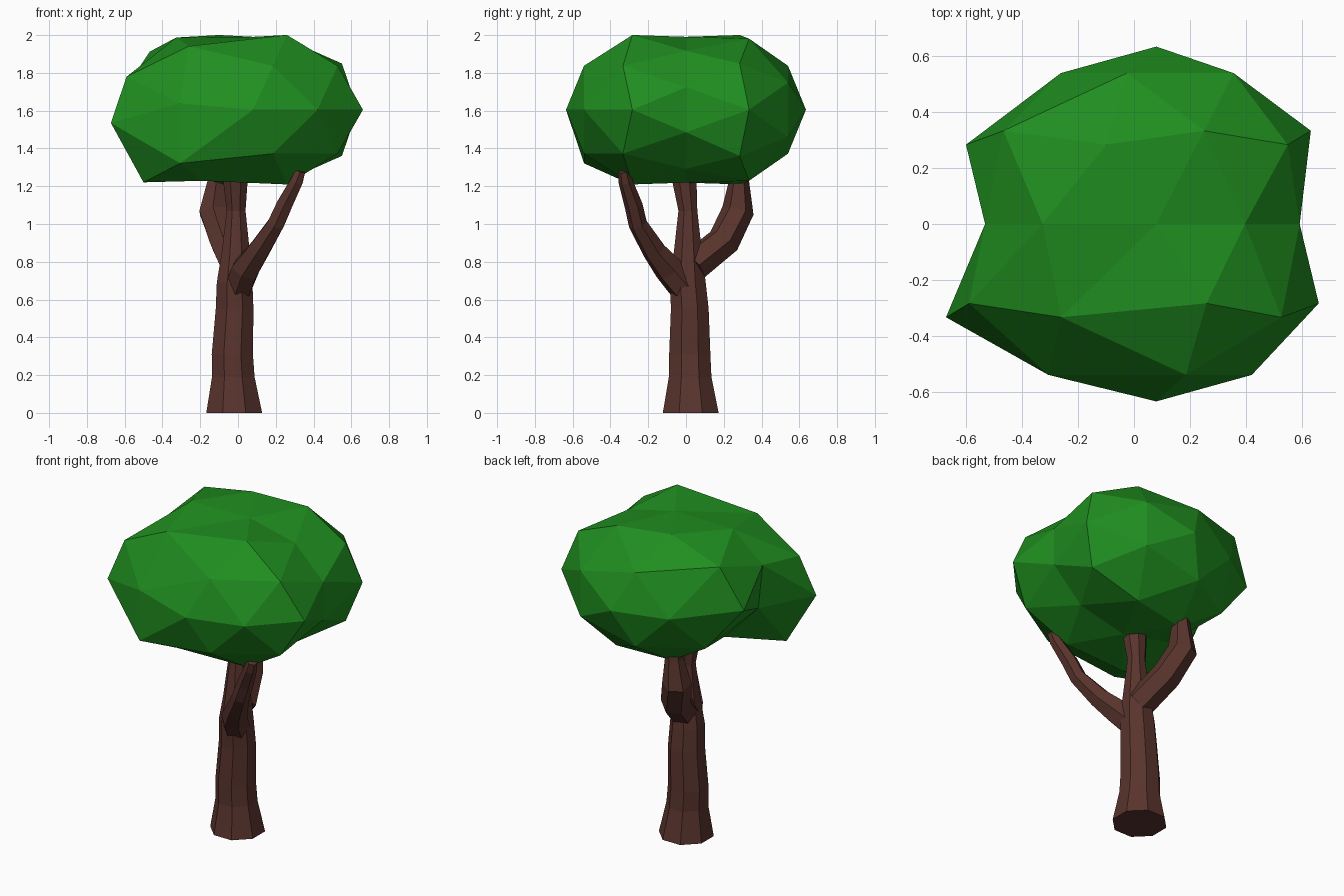
import bpy, bmesh, math
from mathutils import Vector

if "Cube" in bpy.data.objects:
    bpy.data.objects.remove(bpy.data.objects["Cube"])


def material(name, color):
    m = bpy.data.materials.new(name)
    m.diffuse_color = (*color, 1)
    m.use_nodes = True
    m.node_tree.nodes["Principled BSDF"].inputs["Base Color"].default_value = m.diffuse_color
    return m


def add_object(name, bm, mat):
    bmesh.ops.recalc_face_normals(bm, faces=bm.faces)
    me = bpy.data.meshes.new(name)
    bm.to_mesh(me)
    bm.free()
    me.materials.append(mat)
    ob = bpy.data.objects.new(name, me)
    bpy.context.collection.objects.link(ob)
    return ob


def limb(name, path, sides, mat, upright=False):
    """Faceted tube through (x, y, z, radius) points."""
    bm = bmesh.new()
    pts = [Vector(p[:3]) for p in path]
    rings = []
    for i, p in enumerate(pts):
        t = pts[min(i + 1, len(pts) - 1)] - pts[max(i - 1, 0)]
        if upright:
            t = Vector((0, 0, 1))
        u = Vector((0, 1, 0)).cross(t).normalized()
        v = t.cross(u).normalized()
        r = path[i][3]
        ring = []
        for k in range(sides):
            a = 2 * math.pi * (k + 0.5) / sides
            ring.append(bm.verts.new(p + r * (u * math.cos(a) + v * math.sin(a))))
        rings.append(ring)
    for a, b in zip(rings, rings[1:]):
        for k in range(sides):
            j = (k + 1) % sides
            bm.faces.new((a[k], a[j], b[j], b[k]))
    bm.faces.new(rings[0])
    bm.faces.new(rings[-1])
    return add_object(name, bm, mat)


bark = material("bark", (0.10, 0.034, 0.026))
leaf = material("leaf", (0.014, 0.27, 0.014))

# Trunk and the three limbs it splits into
limb("trunk", [(-0.02, 0.025, 0, 0.16), (-0.025, 0.022, 0.19, 0.122),
               (-0.03, 0.02, 0.31, 0.118), (-0.018, 0.02, 0.55, 0.108),
               (-0.018, 0.01, 0.69, 0.102), (-0.012, 0.01, 0.84, 0.082),
               (-0.01, 0.01, 1.07, 0.054), (-0.015, -0.015, 1.28, 0.075)],
     8, bark, upright=True)
limb("front_branch", [(0.0, -0.01, 0.66, 0.08), (0.04, -0.09, 0.76, 0.08),
                      (0.11, -0.17, 0.86, 0.064), (0.2, -0.255, 1.0, 0.05),
                      (0.245, -0.278, 1.1, 0.048), (0.31, -0.32, 1.225, 0.038),
                      (0.33, -0.33, 1.28, 0.03)], 6, bark)
limb("back_branch", [(-0.01, 0.04, 0.78, 0.09), (-0.07, 0.2, 0.91, 0.088),
                     (-0.13, 0.275, 1.07, 0.085), (-0.115, 0.28, 1.22, 0.055),
                     (-0.11, 0.28, 1.3, 0.05)], 6, bark)

# Crown: low-poly sphere with its pole facing the front, waisted at the middle.
# The left side is pulled out; keys are (level, angle), values are (dx, dz).
pull = {(0.9, 144): (-0.11, -0.11), (0.9, 216): (-0.11, -0.14),
        (0.5, 108): (-0.17, -0.04), (0.5, 180): (-0.20, -0.07),
        (0.5, 252): (-0.10, 0.0), (0.4, 144): (-0.20, -0.07),
        (0.4, 216): (-0.11, -0.14), (0.0, 126): (-0.09, 0.07),
        (0.0, 162): (-0.10, 0.09), (0.0, 198): (-0.07, 0.05),
        (0.0, 234): (-0.03, 0.0), (-0.5, 144): (-0.10, 0.075),
        (-0.4, 180): (-0.10, 0.05)}
bm = bmesh.new()
bmesh.ops.create_icosphere(bm, subdivisions=2, radius=1)
for v in bm.verts:
    x, y, z = v.co
    angle = round(math.degrees(math.atan2(y, x))) % 360
    dx, dz = pull.get((abs(round(z, 1)) if abs(z) < 0.05 else round(z, 1), angle), (0, 0))
    waist = 0.83 if abs(z) < 0.1 else 1
    v.co = (0.08 + 0.65 * waist * x + dx, -0.635 * z, 1.605 + 0.465 * waist * y + dz)
add_object("crown", bm, leaf)
